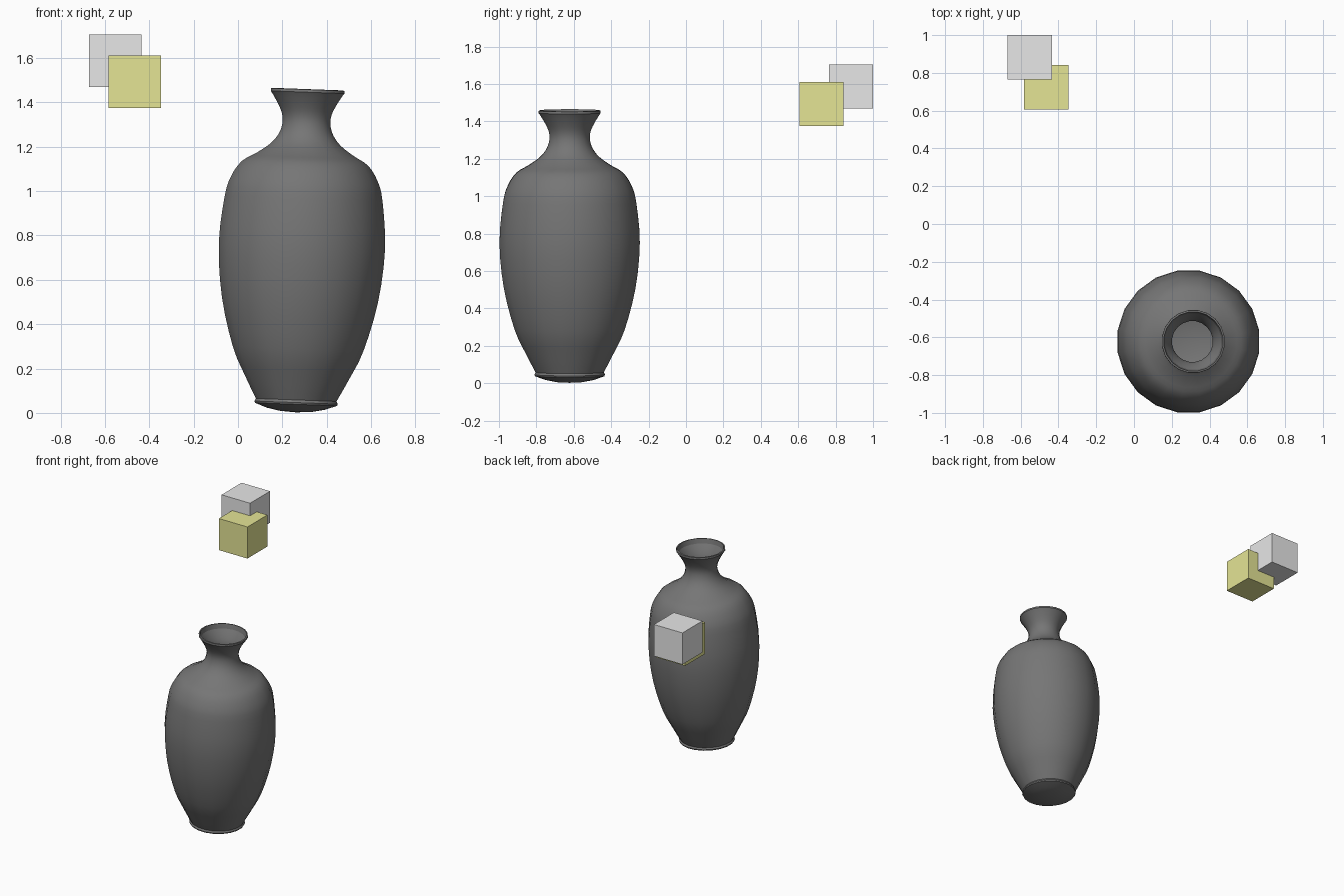
import bpy, bmesh
from math import cos, sin, pi
from mathutils import Matrix, Vector

if "Cube" in bpy.data.objects:
    bpy.data.objects.remove(bpy.data.objects["Cube"], do_unlink=True)


def material(name, rgb):
    m = bpy.data.materials.new(name)
    m.use_nodes = True
    m.diffuse_color = (*rgb, 1)
    m.node_tree.nodes["Principled BSDF"].inputs["Base Color"].default_value = (*rgb, 1)
    return m


def add_object(name, bm, mat):
    mesh = bpy.data.meshes.new(name)
    bm.to_mesh(mesh)
    bm.free()
    mesh.materials.append(mat)
    ob = bpy.data.objects.new(name, mesh)
    bpy.context.collection.objects.link(ob)
    return ob


def smooth_profile(points, steps=3):
    """Catmull-Rom curve through the points."""
    pts = [Vector(p) for p in points]
    ext = [2 * pts[0] - pts[1], *pts, 2 * pts[-1] - pts[-2]]
    out = []
    for a, b, c, d in zip(ext, ext[1:], ext[2:], ext[3:]):
        for i in range(steps):
            t = i / steps
            out.append(b + 0.5 * t * (c - a + t * (2 * a - 5 * b + 4 * c - d
                                                   + t * (3 * (b - c) + d - a))))
    return out + [pts[-1]]


def revolve(profile, sides):
    """Spin (radius, height) points about z; a face centre points to the front."""
    bm = bmesh.new()
    pole = bm.verts.new((0, 0, profile[0][1]))
    rings = []
    for r, z in profile[1:]:
        r /= cos(pi / sides)
        angles = [(k + 0.5) * 2 * pi / sides for k in range(sides)]
        rings.append([bm.verts.new((r * cos(a), r * sin(a), z)) for a in angles])
    for k in range(sides):
        n = (k + 1) % sides
        bm.faces.new((pole, rings[0][n], rings[0][k]))
        for lo, hi in zip(rings, rings[1:]):
            bm.faces.new((lo[k], lo[n], hi[n], hi[k]))
    return bm


charcoal = material("charcoal glaze", (0.18, 0.18, 0.18))
grey = material("light grey", (0.8, 0.8, 0.8))
yellow = material("pale olive yellow", (0.78, 0.78, 0.3))

# Vase: bulging foot, smooth body, thin lip
foot = [(0, 0.002), (0.07, 0.006), (0.13, 0.018), (0.185, 0.038), (0.188, 0.046)]
body = [(0.182, 0.058), (0.235, 0.16), (0.294, 0.287), (0.352, 0.51), (0.375, 0.75),
        (0.356, 0.965), (0.331, 1.055), (0.285, 1.125), (0.22, 1.165), (0.158, 1.21),
        (0.122, 1.257), (0.108, 1.305), (0.112, 1.347), (0.131, 1.39), (0.158, 1.435)]
lip = [(0.166, 1.446), (0.165, 1.458), (0.156, 1.46), (0.149, 1.425)]
vase = add_object("vase", revolve(foot + smooth_profile(body) + lip, 20), charcoal)

# The vase leans slightly to its left
pivot = Vector((0, 0, 0.75))
lean = Matrix.Translation(pivot) @ Matrix.Rotation(0.037, 4, 'Y') @ Matrix.Translation(-pivot)
vase.data.transform(Matrix.Translation((0.288, -0.622, 0)) @ lean)
bpy.context.view_layer.objects.active = vase
vase.select_set(True)
bpy.ops.object.shade_smooth_by_angle()

# Two overlapping floating blocks
for name, centre, mat in (("grey_block", (-0.553, 0.882, 1.587), grey),
                          ("yellow_block", (-0.465, 0.725, 1.493), yellow)):
    bm = bmesh.new()
    bmesh.ops.create_cube(bm, size=0.236, matrix=Matrix.Translation(centre))
    add_object(name, bm, mat)
